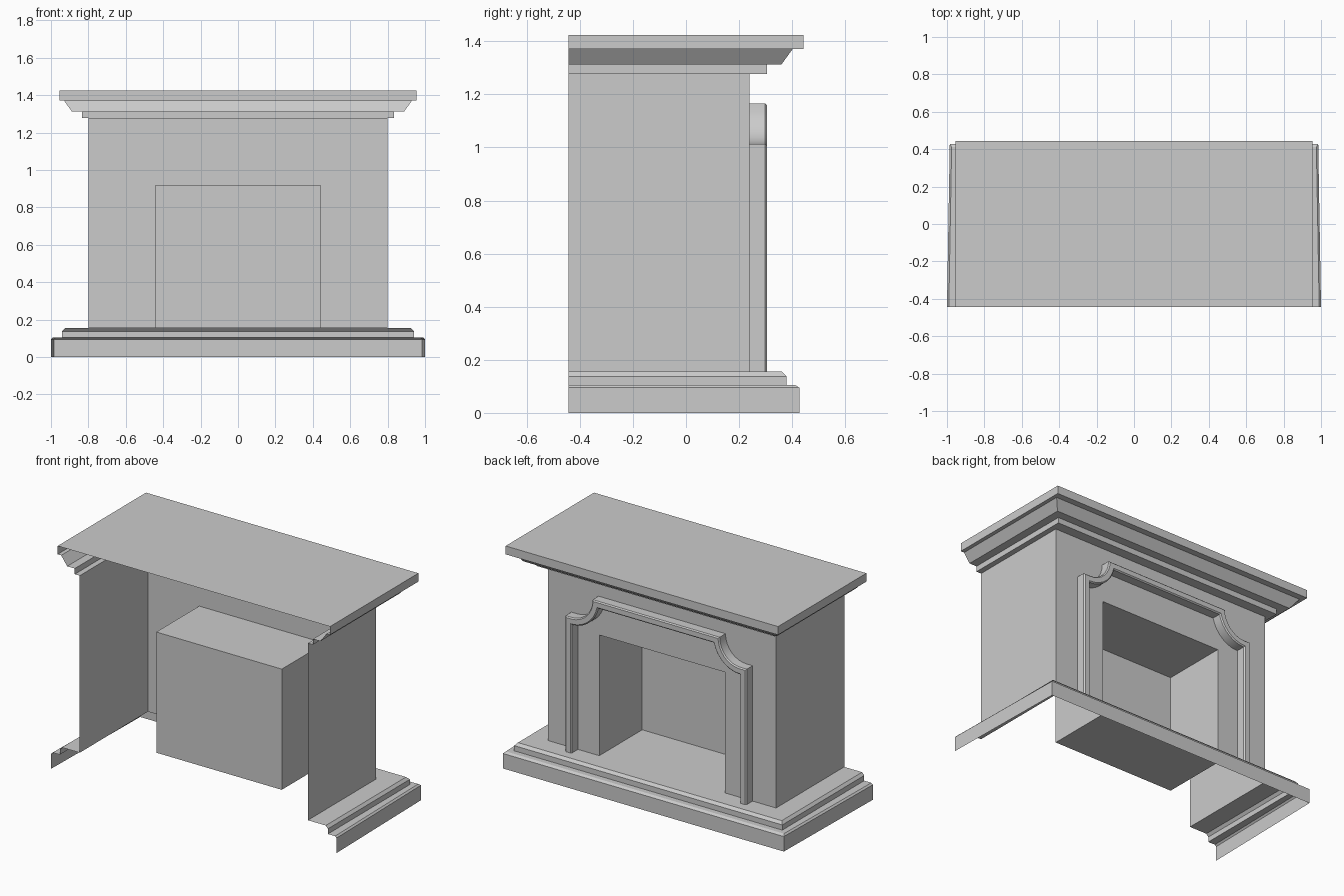
import bpy, math
from mathutils import Vector

if "Cube" in bpy.data.objects:
    bpy.data.objects.remove(bpy.data.objects["Cube"])

BACK = -0.4425      # open rear edge of the shell
WALL = 0.24         # chimney breast plane (fireplace faces +y)
FLOOR = 0.155       # hearth level


def make(name, verts, faces):
    me = bpy.data.meshes.new(name)
    me.from_pydata(verts, [], faces)
    me.update()
    ob = bpy.data.objects.new(name, me)
    bpy.context.collection.objects.link(ob)
    return ob


def u_shell(name, profile, cap=False):
    """Wrap a profile of (x_back, x_front, y_front, z) around both sides and the front."""
    verts, faces = [], []
    for xb, xf, y, z in profile:
        verts += [(-xb, BACK, z), (-xf, y, z), (xf, y, z), (xb, BACK, z)]
    for j in range(len(profile) - 1):
        for i in range(3):
            a = 4 * j + i
            faces.append((a, a + 4, a + 5, a + 1))
    if cap:
        n = len(verts)
        faces.append((n - 4, n - 1, n - 2, n - 3))
    return make(name, verts, faces)


# Stepped hearth base, slightly tapered lower step
u_shell("hearth_base", [
    (1.0, 0.985, 0.427, 0.0), (1.0, 0.985, 0.427, 0.095),
    (0.99, 0.975, 0.412, 0.105), (0.94, 0.94, 0.378, 0.105),
    (0.94, 0.94, 0.378, 0.138), (0.925, 0.925, 0.362, FLOOR),
    (0.80, 0.80, WALL, FLOOR)])

# Mantel shelf: band, sloped moulding and slab
u_shell("mantel_shelf", [
    (0.80, 0.80, WALL, 1.277), (0.835, 0.835, 0.305, 1.277),
    (0.835, 0.835, 0.305, 1.313), (0.888, 0.888, 0.36, 1.313),
    (0.93, 0.93, 0.402, 1.371), (0.955, 0.955, 0.4425, 1.371),
    (0.955, 0.955, 0.4425, 1.424)], cap=True)

# Chimney breast: side walls and front wall with an opening
W, H, TOP, OX, OZ = 0.80, FLOOR, 1.277, 0.44, 0.92
v = [(-W, BACK, H), (-W, BACK, TOP), (-W, WALL, H), (-W, WALL, TOP),
     (W, BACK, H), (W, BACK, TOP), (W, WALL, H), (W, WALL, TOP),
     (-OX, WALL, H), (-OX, WALL, OZ), (OX, WALL, OZ), (OX, WALL, H)]
make("chimney_breast", v, [
    (0, 2, 3, 1)[::-1], (4, 6, 7, 5),
    (2, 8, 9, 3)[::-1], (9, 10, 7, 3)[::-1], (11, 6, 7, 10)[::-1]])

# Firebox recess behind the opening
D = -0.19
v = [(x, y, z) for y in (WALL, D) for x, z in ((-OX, H), (OX, H), (OX, OZ), (-OX, OZ))]
make("firebox", v, [
    (0, 1, 5, 4), (1, 2, 6, 5), (2, 3, 7, 6), (3, 0, 4, 7), (4, 5, 6, 7)])

# Moulded surround: path of the outer edge with scooped corners
LEG = 0.045
half = [(-0.635, FLOOR), (-0.635, 1.013)]
for k in range(9):
    t = math.radians(-90 + 90 * k / 8)
    half.append((-0.59 + 0.145 * math.cos(t), 1.165 + 0.152 * math.sin(t)))
path = [Vector(p) for p in half + [(-x, z) for x, z in reversed(half)]]
section = [(0, WALL), (0, 0.298), (0.007, 0.305), (LEG - 0.007, 0.305),
           (LEG, 0.298), (LEG, WALL)]
normals = []
for a, b in zip(path, path[1:]):
    d = (b - a).normalized()
    normals.append(Vector((d.y, -d.x)))
verts, faces = [], []
m = len(section)
for i, p in enumerate(path):
    n1, n2 = normals[max(i - 1, 0)], normals[min(i, len(normals) - 1)]
    miter = (n1 + n2) / (1 + n1.dot(n2))
    for d, y in section:
        q = p + miter * d
        verts.append((q.x, y, q.y))
for i in range(len(path) - 1):
    for j in range(m - 1):
        a = i * m + j
        faces.append((a, a + 1, a + m + 1, a + m))
surround = make("surround_moulding", verts, faces)
# outer faces of the left leg must point to -x
if surround.data.polygons[0].normal.x > 0:
    surround.data.flip_normals()
bpy.context.view_layer.objects.active = surround
surround.select_set(True)
bpy.ops.object.shade_smooth_by_angle(angle=math.radians(25))
